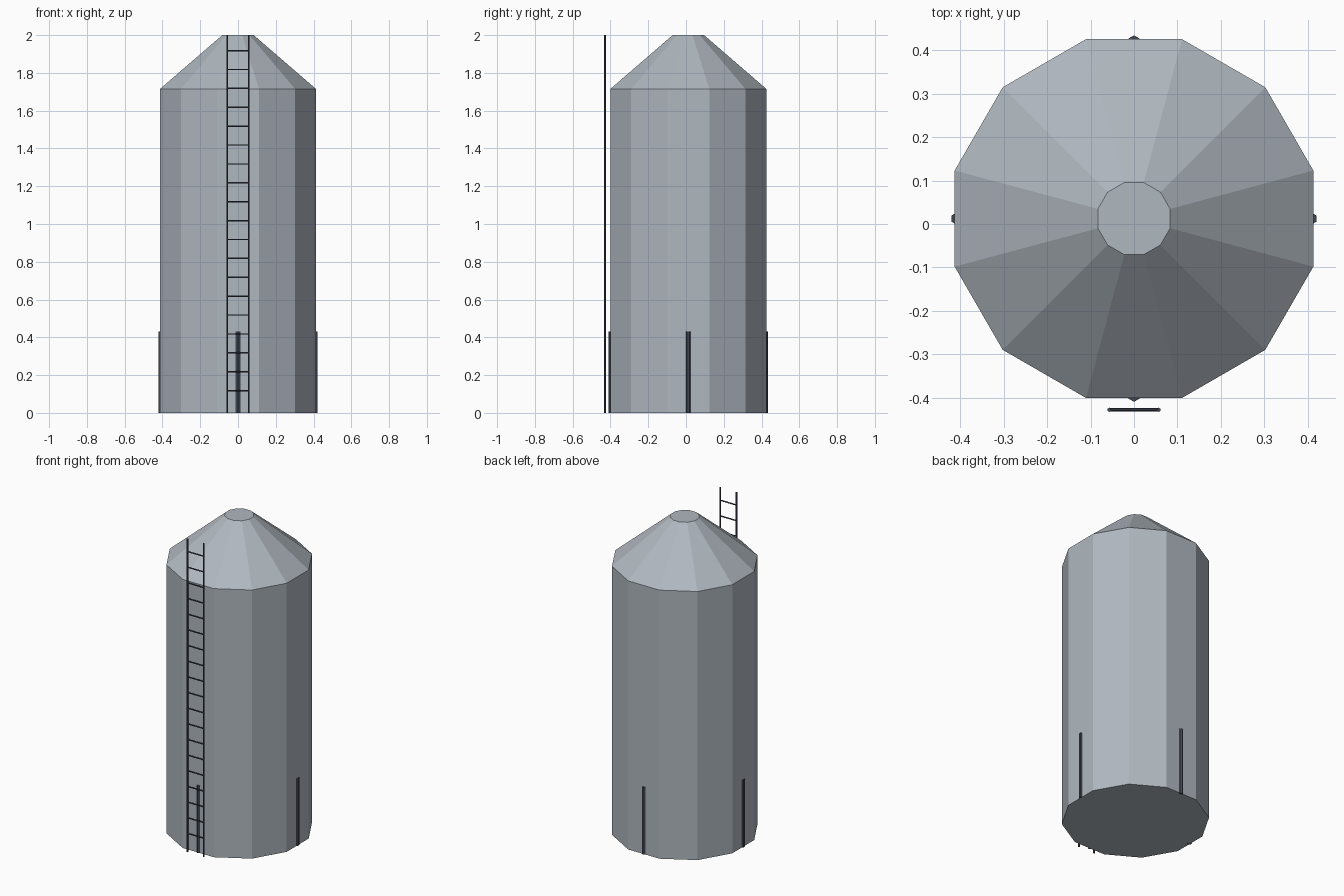
import bpy
import math
from mathutils import Vector

cube = bpy.data.objects.get("Cube")
if cube:
    bpy.data.objects.remove(cube, do_unlink=True)


def make_material(name, rgb, roughness):
    mat = bpy.data.materials.new(name)
    mat.use_nodes = True
    mat.diffuse_color = (*rgb, 1)
    bsdf = mat.node_tree.nodes["Principled BSDF"]
    bsdf.inputs["Base Color"].default_value = (*rgb, 1)
    bsdf.inputs["Roughness"].default_value = roughness
    return mat


steel = make_material("galvanised grey", (0.43, 0.475, 0.52), 0.5)
iron = make_material("dark iron", (0.055, 0.06, 0.085), 0.6)


def prism(name, sides, r_low, r_high, start, end, mat, turn=0.0):
    """Flat-sided cylinder or cone running from start to end."""
    start, end = Vector(start), Vector(end)
    axis = end - start
    bpy.ops.mesh.primitive_cone_add(
        vertices=sides, radius1=r_low, radius2=r_high, depth=axis.length,
        location=(start + end) / 2)
    obj = bpy.context.object
    obj.name = name
    # Turn the profile about its own axis, then aim that axis
    obj.rotation_euler = (0, math.pi / 2, 0) if abs(axis.x) > 0 else (0, 0, turn)
    obj.data.materials.append(mat)
    return obj


CENTRE_Y = 0.0125
WALL_TOP, TOP = 1.715, 2.0
half_step = math.pi / 12

# Twelve-sided tank and truncated cone roof
prism("tank_wall", 12, 0.4276, 0.4276, (0, CENTRE_Y, 0),
      (0, CENTRE_Y, WALL_TOP), steel, half_step)
prism("roof", 12, 0.4276, 0.086, (0, CENTRE_Y, WALL_TOP),
      (0, CENTRE_Y, TOP), steel, half_step)

# Four hexagonal support posts half sunk in the wall
for side, dx, dy in (("left", 1, 0), ("right", -1, 0),
                     ("front", 0, -1), ("back", 0, 1)):
    x, y = dx * 0.4075, CENTRE_Y + dy * 0.4075
    prism(side + "_post", 6, 0.0145, 0.0145, (x, y, 0), (x, y, 0.43), iron)

# Ladder standing in front of the tank
LADDER_Y, RAIL_X = -0.428, 0.057
for side, sign in (("left", 1), ("right", -1)):
    prism(side + "_ladder_rail", 6, 0.005, 0.005,
          (sign * RAIL_X, LADDER_Y, 0), (sign * RAIL_X, LADDER_Y, TOP), iron)
for i in range(19):
    z = 0.118 + i * 0.1
    prism(f"ladder_rung_{i + 1}", 6, 0.004, 0.004,
          (-RAIL_X, LADDER_Y, z), (RAIL_X, LADDER_Y, z), iron)
